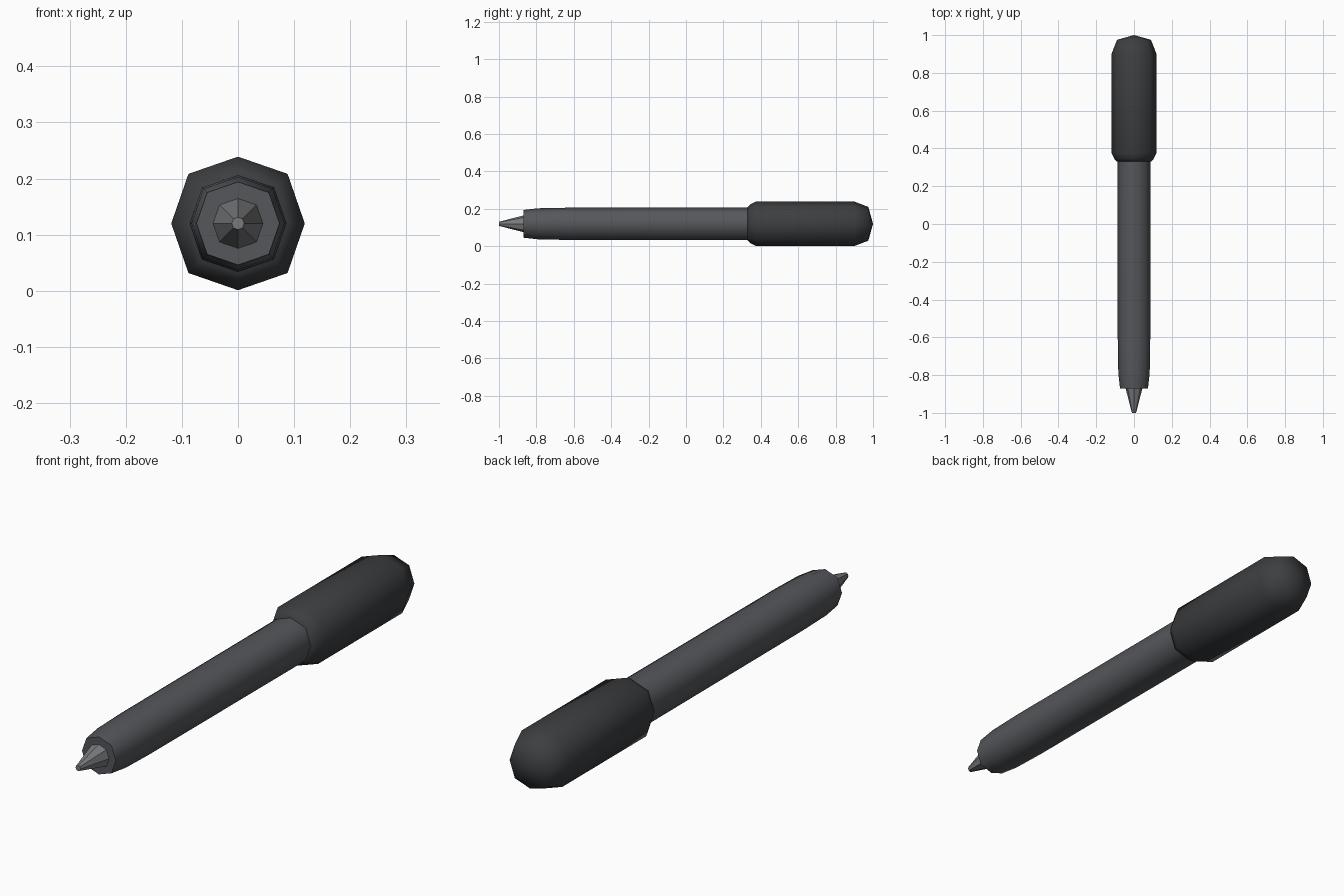
import bpy, bmesh, math

if "Cube" in bpy.data.objects:
    bpy.data.objects.remove(bpy.data.objects["Cube"])

SIDES = 8
AXIS_Z = 0.12
DIAGONAL = 1.05   # diagonal corners sit slightly further out


def material(name, rgb):
    m = bpy.data.materials.new(name)
    m.diffuse_color = (*rgb, 1)
    m.use_nodes = True
    m.node_tree.nodes["Principled BSDF"].inputs["Base Color"].default_value = m.diffuse_color
    return m


def lathe(name, profile, mat, smooth):
    """Sweep (y, radius) points round the long axis; radius 0 makes a pole."""
    bm = bmesh.new()
    rings = []
    for y, r in profile:
        if r == 0:
            rings.append([bm.verts.new((0, y, AXIS_Z))] * SIDES)
            continue
        ring = []
        for i in range(SIDES):
            a = math.tau * i / SIDES
            k = r * (DIAGONAL if i % 2 else 1)
            ring.append(bm.verts.new((k * math.cos(a), y, AXIS_Z + k * math.sin(a))))
        rings.append(ring)
    for lo, hi in zip(rings, rings[1:]):
        for i in range(SIDES):
            j = (i + 1) % SIDES
            bm.faces.new(list(dict.fromkeys((lo[i], lo[j], hi[j], hi[i]))))
    # Close open ends
    for ring in (rings[0], rings[-1]):
        if ring[0] is not ring[1]:
            bm.faces.new(ring)
    bmesh.ops.recalc_face_normals(bm, faces=bm.faces[:])
    mesh = bpy.data.meshes.new(name)
    bm.to_mesh(mesh)
    bm.free()
    obj = bpy.data.objects.new(name, mesh)
    bpy.context.collection.objects.link(obj)
    mesh.materials.append(mat)
    if smooth:
        bpy.ops.object.select_all(action='DESELECT')
        obj.select_set(True)
        bpy.context.view_layer.objects.active = obj
        bpy.ops.object.shade_smooth_by_angle(angle=math.radians(60))
    return obj


# Barrel, tapering in steps toward the nib
lathe("barrel", [(-0.87, 0.074), (-0.79, 0.083), (-0.64, 0.086), (0.35, 0.087)],
      material("barrel_grey", (0.09, 0.095, 0.105)), True)

# Faceted conical nib
lathe("nib", [(-1.0, 0.011), (-0.86, 0.047)],
      material("nib_grey", (0.19, 0.195, 0.205)), False)

# Thick cap with chamfered collar and domed end
lathe("cap", [(0.33, 0.09), (0.345, 0.104), (0.375, 0.119), (0.90, 0.119),
              (0.975, 0.09), (1.0, 0)],
      material("cap_dark", (0.045, 0.048, 0.052)), True)
